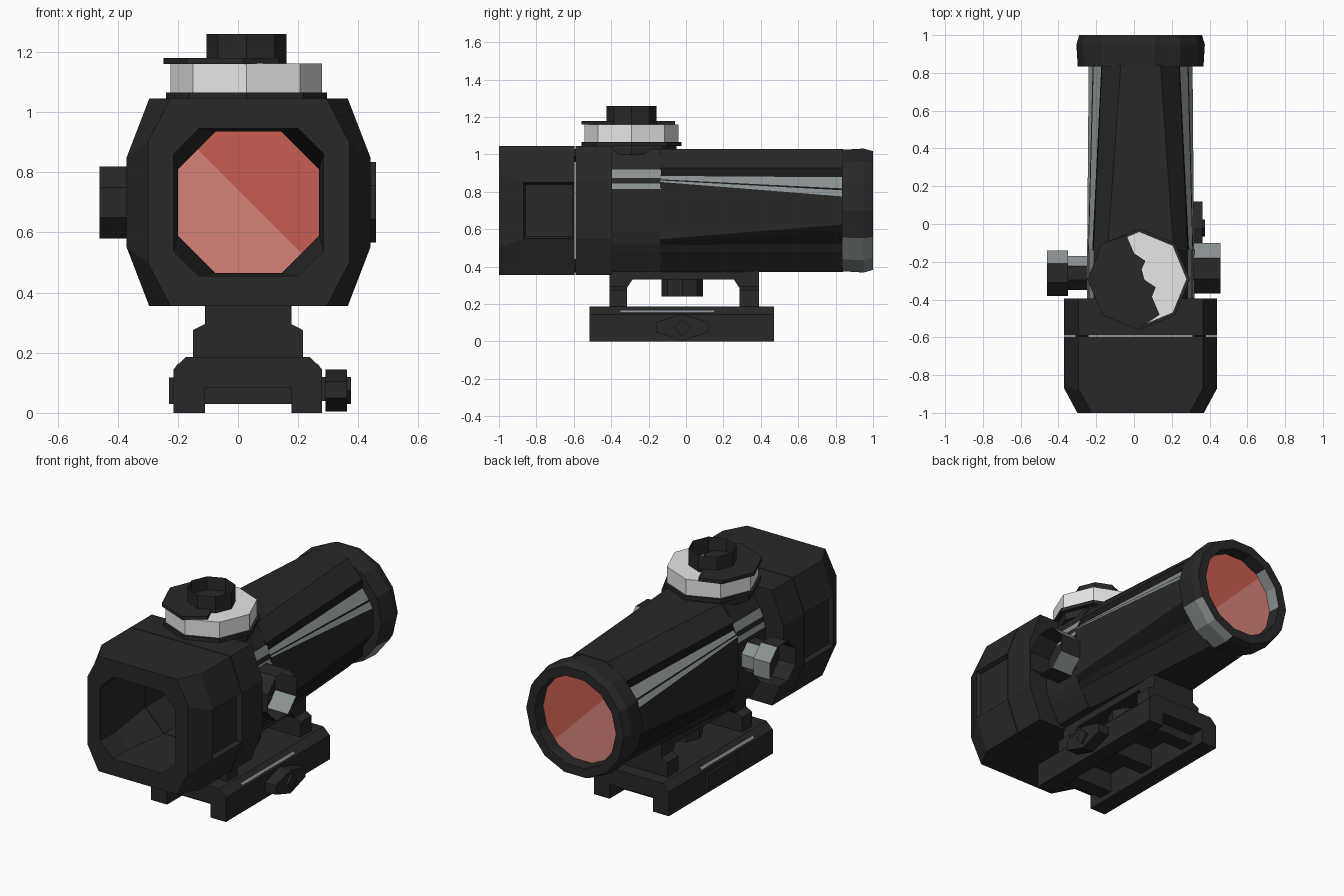
import bpy, bmesh, math
from mathutils import Vector

cube = bpy.data.objects.get("Cube")
if cube:
    bpy.data.objects.remove(cube)


def material(name, rgb):
    m = bpy.data.materials.new(name)
    m.use_nodes = True
    m.diffuse_color = (*rgb, 1)
    m.node_tree.nodes["Principled BSDF"].inputs["Base Color"].default_value = (*rgb, 1)
    return m


DARK = material("dark metal", (0.021, 0.021, 0.021))
BLACK = material("black metal", (0.01, 0.01, 0.01))
GREY = material("worn grey", (0.26, 0.285, 0.29))
SILVER = material("bare silver", (0.82, 0.82, 0.82))
RED = material("red glass", (0.57, 0.11, 0.085))
PINK = material("pale red glass", (0.68, 0.22, 0.195))

CENTRE = Vector((0.035, 0, 0.7))      # optical axis
TURRET = Vector((0.028, -0.292, 0))   # elevation turret axis


def finish(name, bm, mats, rule=None, recess=None):
    bmesh.ops.recalc_face_normals(bm, faces=bm.faces)
    bm.normal_update()
    if recess:
        chosen = [f for f in bm.faces if recess(f.calc_center_median() - CENTRE, f.normal)]
        bmesh.ops.inset_individual(bm, faces=chosen, thickness=0.015, depth=-0.025)
    if rule:
        for f in bm.faces:
            f.material_index = int(rule(f.calc_center_median() - CENTRE, f.normal))
    mesh = bpy.data.meshes.new(name)
    bm.to_mesh(mesh)
    bm.free()
    for m in mats:
        mesh.materials.append(m)
    obj = bpy.data.objects.new(name, mesh)
    bpy.context.collection.objects.link(obj)
    return obj


def mirror_ring(quadrant):
    """Closed section from one quadrant listed from top to side."""
    q = list(quadrant)
    r = q[::-1]
    return (q + [(x, -z) for x, z in r] + [(-x, -z) for x, z in q]
            + [(-x, z) for x, z in r])


def circle(n, r, phase=0.0):
    return [(r * math.cos(phase + math.tau * i / n), r * math.sin(phase + math.tau * i / n))
            for i in range(n)]


def loft(name, axis, centre, sections, mats=(DARK,), caps=(True, True), **kw):
    """Skin a list of (position along axis, section) pairs."""
    bm = bmesh.new()
    rings = []
    for t, pts in sections:
        ring = []
        for a, b in pts:
            p = {"X": (t, centre.y + a, centre.z + b),
                 "Y": (centre.x + a, t, centre.z + b),
                 "Z": (centre.x + a, centre.y + b, t)}[axis]
            ring.append(bm.verts.new(p))
        rings.append(ring)
    for r0, r1 in zip(rings, rings[1:]):
        for i in range(len(r0)):
            j = (i + 1) % len(r0)
            bm.faces.new((r0[i], r0[j], r1[j], r1[i]))
    for want, ring in zip(caps, (rings[0], rings[-1])):
        if want:
            bm.faces.new(ring)
    bmesh.ops.remove_doubles(bm, verts=bm.verts, dist=0.0001)
    return finish(name, bm, mats, **kw)


def prism(name, axis, pts, lo, hi, **kw):
    return loft(name, axis, Vector((0, 0, 0)), [(lo, pts), (hi, pts)], **kw)


def box(name, x, y, z):
    return prism(name, "Z", [(x[0], y[0]), (x[1], y[0]), (x[1], y[1]), (x[0], y[1])], *z)


def lens(name, y, pts):
    """Flat glass split by a diagonal reflection."""
    bm = bmesh.new()
    bm.faces.new([bm.verts.new((CENTRE.x + a, y, CENTRE.z + b)) for a, b in pts])
    bmesh.ops.bisect_plane(bm, geom=bm.verts[:] + bm.edges[:] + bm.faces[:],
                           plane_co=(0.035, y, 0.707), plane_no=(1, 0, 1))
    return finish(name, bm, (RED, PINK), lambda c, n: c.x + c.z < 0.007)


# Eyepiece hood with shallow side recesses, and the collar behind it
outer = mirror_ring([(0.33, 0.345), (0.405, 0.15)])
mouth = mirror_ring([(0.26, 0.345), (0.335, 0.2)])
opening = mirror_ring([(0.165, 0.245), (0.25, 0.16)])
bore = mirror_ring([(0.11, 0.235), (0.235, 0.11)])
loft("eyepiece_hood", "Y", CENTRE,
     [(-0.595, bore), (-0.595, outer), (-0.87, outer), (-1.0, mouth),
      (-1.0, opening), (-0.85, opening), (-0.595, bore)], caps=(False, False),
     recess=lambda c, n: abs(n.x) > 0.99 and abs(c.x) > 0.4)
loft("hood_collar", "Y", CENTRE,
     [(-0.28, bore), (-0.59, bore), (-0.59, outer), (-0.395, outer), (-0.395, bore)],
     caps=(False, False))
lens("eyepiece_lens", -0.285, bore)
for sx in (-1, 1):
    for sz in (-1, 1):
        loft("hood_lug", "Y", CENTRE + Vector((0.31 * sx, 0, 0.295 * sz)),
             [(-0.67, circle(4, 0.035)), (-0.57, circle(4, 0.035))])

# Middle housing with worn edge strips
housing = mirror_ring([(0.19, 0.328), (0.25, 0.22), (0.27, 0.175), (0.276, 0.145), (0.285, 0.115)])
loft("turret_housing", "Y", CENTRE, [(-0.4, housing), (-0.135, housing)], (DARK, GREY),
     caps=(False, True),
     rule=lambda c, n: abs(n.y) < 0.5 and (0.18 < c.z < 0.21 or 0.12 < c.z < 0.14))

# Main tube going from boxy to round, with twin worn ledges on each upper side
tube_front = mirror_ring([(0.175, 0.328), (0.25, 0.228), (0.256, 0.185), (0.274, 0.167),
                          (0.278, 0.161), (0.283, 0.153)])
tube_rear = mirror_ring([(0.105, 0.328), (0.205, 0.228), (0.208, 0.178), (0.248, 0.118),
                         (0.254, 0.108), (0.275, 0.075)])


def tube_paint(c, n):
    if abs(n.y) > 0.5:
        return 0
    if 0.15 < c.z < 0.18 or 0.11 < c.z < 0.13:
        return 1
    return 2 if 0.11 < abs(c.z) < 0.22 else 0


loft("main_tube", "Y", CENTRE, [(-0.14, tube_front), (0.84, tube_rear)], (DARK, GREY, BLACK),
     rule=tube_paint)

# Objective bell and its lens
SIDES = 14


def bell_wear(c, n):
    outside = c.x > 0.1 and -0.31 < c.z < -0.1 and n.x > 0.3 and c.y > 0.85
    inside = c.x < -0.15 and 0 < c.z < 0.2 and n.x > 0.5
    return outside or inside


loft("objective_bell", "Y", CENTRE,
     [(0.835, circle(SIDES, 0.2)), (0.835, circle(SIDES, 0.333)), (0.95, circle(SIDES, 0.34)),
      (1.0, circle(SIDES, 0.325)), (1.0, circle(SIDES, 0.27)), (0.91, circle(SIDES, 0.265))],
     (DARK, GREY), caps=(False, False), rule=bell_wear)
lens("objective_lens", 0.925, circle(SIDES, 0.267))

# Elevation turret on top
loft("turret_neck", "Z", TURRET, [(1.0, circle(8, 0.24)), (1.05, circle(8, 0.24))])
loft("turret_flange", "Z", TURRET, [(1.045, circle(8, 0.268)), (1.066, circle(8, 0.268))])
loft("turret_dial", "Z", TURRET, [(1.066, circle(8, 0.252)), (1.161, circle(8, 0.252))], (SILVER,))
rim = [(x + TURRET.x - 0.008, y + TURRET.y) for x, y in circle(8, 0.267)]
broken_edge = [(0.135, -0.48), (0.095, -0.385), (0.115, -0.335), (0.055, -0.295),
               (0.04, -0.24), (0.06, -0.195), (0.0, -0.155), (-0.04, -0.06)]
prism("turret_cover", "Z", broken_edge + rim[3:7], 1.16, 1.18)
loft("turret_post", "Z", TURRET, [(1.161, circle(8, 0.133)), (1.26, circle(8, 0.133))],
     caps=(False, False))


# Hollow side knobs, worn on the rearward facets
def side_knob(name, y, r, x0, x1, floor, min_slope):
    pts = circle(8, r / math.cos(math.pi / 8), math.pi / 8)
    loft(name, "X", Vector((0, y, 0.7)), [(x0, pts), (x1, pts)], (DARK, GREY), caps=(floor, False),
         rule=lambda c, n: abs(n.x) < 0.5 and c.y > y + 0.03 and abs(n.z) >= min_slope)


side_knob("left_knob", -0.235, 0.134, 0.28, 0.458, False, 0.4)
side_knob("right_knob_neck", -0.26, 0.09, -0.22, -0.35, False, 0)
side_knob("right_knob", -0.26, 0.12, -0.35, -0.46, True, 0)

# Mount bridge, legs and clamp screw
box("mount_bridge", (-0.11, 0.178), (-0.41, 0.39), (0.33, 0.4))
leg = [(-0.15, 0.18), (0.216, 0.18), (0.216, 0.275), (0.178, 0.295), (0.178, 0.36),
       (-0.11, 0.36), (-0.11, 0.295), (-0.15, 0.275)]
prism("front_leg", "Y", leg, -0.41, -0.315)
prism("rear_leg", "Y", leg, 0.285, 0.39)
gusset = [(-0.32, 0.34), (-0.28, 0.34), (-0.32, 0.28)]
prism("front_gusset", "X", gusset, -0.11, 0.178)
prism("rear_gusset", "X", [(-y - 0.03, z) for y, z in gusset], -0.11, 0.178)
loft("centre_screw", "Z", Vector((0.034, -0.02, 0)),
     [(0.24, circle(8, 0.11)), (0.34, circle(8, 0.11))])

# Rail clamp, hollow underneath between its end blocks and rungs
rail = [(-0.215, 0), (-0.215, 0.145), (-0.173, 0.186), (0.238, 0.186), (0.28, 0.145), (0.28, 0),
        (0.178, 0), (0.178, 0.15), (-0.11, 0.15), (-0.11, 0)]
prism("rail_clamp", "Y", rail, -0.515, 0.47)
for lo, hi in ((-0.515, -0.41), (0.365, 0.47)):
    box("rail_end_block", (-0.11, 0.178), (lo, hi), (0.085, 0.151))
for y in (-0.38, -0.02, 0.335):
    box("rail_rung", (-0.11, 0.178), (y - 0.045, y + 0.045), (0.03, 0.151))
strip = [(0.273, 0.155), (0.263, 0.165), (0.258, 0.16), (0.268, 0.15)]
prism("left_worn_strip", "Y", strip, -0.35, 0.15, mats=(GREY,))
prism("right_worn_strip", "Y", [(0.065 - x, z) for x, z in strip], -0.35, 0.15, mats=(GREY,))

# Clamp bolt
box("bolt_plate", (-0.23, -0.214), (-0.16, 0.12), (0.03, 0.118))
hexagon = [(-0.16, 0.05), (-0.02, 0.005), (0.12, 0.05), (0.12, 0.105), (-0.02, 0.145), (-0.16, 0.105)]
box("bolt_washer", (0.278, 0.295), (-0.1, 0.06), (0.04, 0.12))
prism("bolt_knob", "X", hexagon, 0.291, 0.363)
loft("bolt_tip", "X", Vector((0, -0.02, 0.075)),
     [(0.36, circle(4, 0.045)), (0.376, circle(4, 0.045))])
